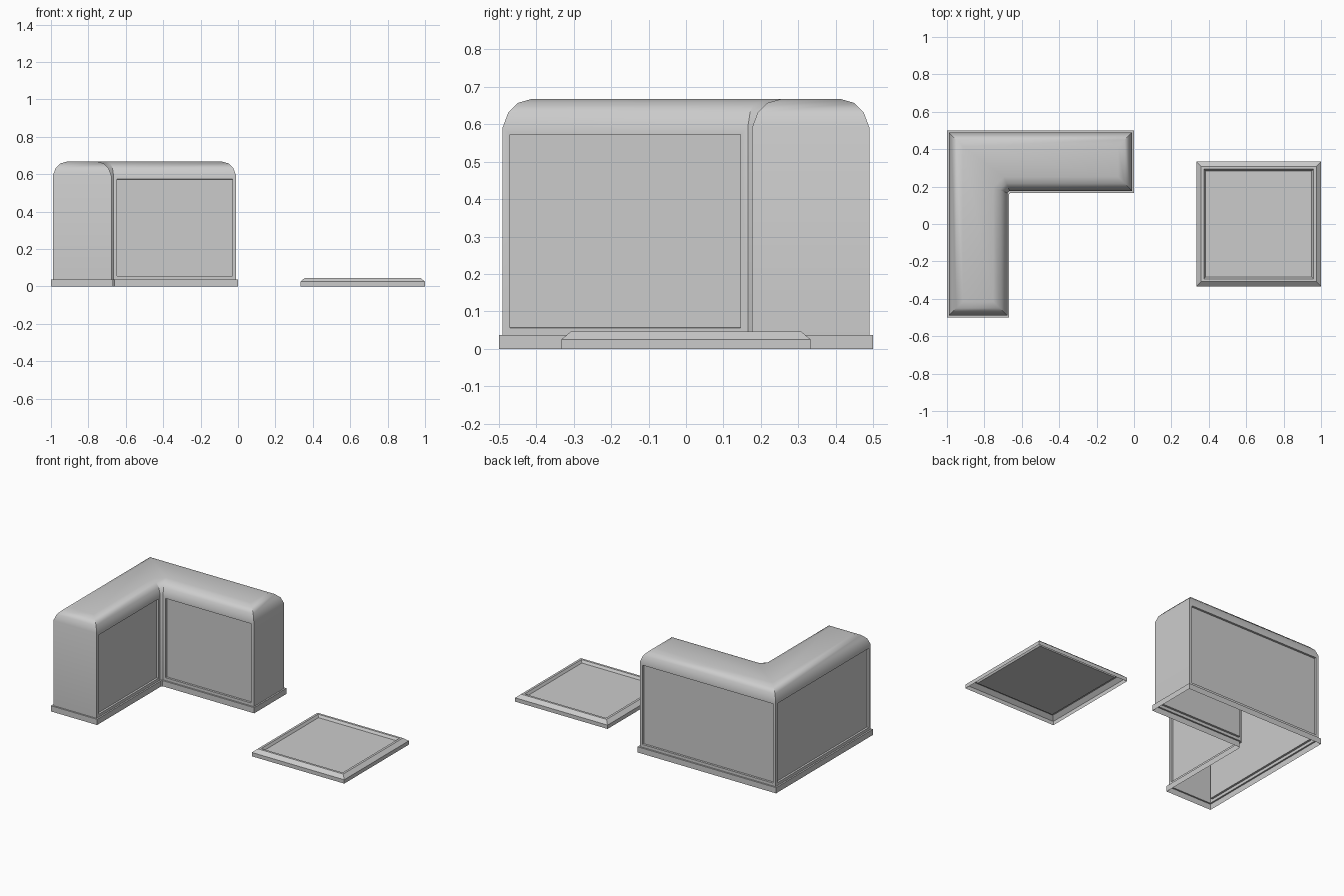
import bpy, bmesh, math
from mathutils import Vector

if "Cube" in bpy.data.objects:
    bpy.data.objects.remove(bpy.data.objects["Cube"])


def offset(outline, d):
    """Mitred inward offset of a counter-clockwise outline."""
    result = []
    n = len(outline)
    for i in range(n):
        a, b, c = (Vector(outline[(i + k) % n]) for k in (-1, 0, 1))
        e1, e2 = (b - a).normalized(), (c - b).normalized()
        n1, n2 = Vector((-e1.y, e1.x)), Vector((-e2.y, e2.x))
        result.append(b + (n1 + n2) * d / (1 + n1.dot(n2)))
    return result


def shell(name, outline, profile, panel_row=None, panel_sides=()):
    """Rings of (inset, height) around an outline, open below, capped on top."""
    bm = bmesh.new()
    rings = [[bm.verts.new((p.x, p.y, z)) for p in offset(outline, d)]
             for d, z in profile]
    n = len(outline)
    panels = []
    for r in range(len(rings) - 1):
        lo, hi = rings[r], rings[r + 1]
        for i in range(n):
            j = (i + 1) % n
            f = bm.faces.new((lo[i], lo[j], hi[j], hi[i]))
            if r == panel_row and i in panel_sides:
                panels.append(f)
    bm.faces.new(rings[-1])
    bm.normal_update()
    # Recessed wall panels
    if panels:
        bmesh.ops.inset_individual(bm, faces=panels, thickness=0.027)
        bmesh.ops.inset_individual(bm, faces=panels, thickness=0.0005, depth=-0.013)
    mesh = bpy.data.meshes.new(name)
    bm.to_mesh(mesh)
    bm.free()
    ob = bpy.data.objects.new(name, mesh)
    bpy.context.collection.objects.link(ob)
    bpy.ops.object.select_all(action='DESELECT')
    bpy.context.view_layer.objects.active = ob
    ob.select_set(True)
    bpy.ops.object.shade_smooth_by_angle(angle=math.radians(31))
    return ob


# L-shaped wall with plinth, rounded top and a small chamfer in the inner corner
corner = [(-1, -0.5), (-0.667, -0.5), (-0.667, 0.161), (-0.661, 0.167),
          (0, 0.167), (0, 0.5), (-1, 0.5)]
shell("corner_wall", corner,
      [(0, 0), (0, 0.037), (0.01, 0.037), (0.01, 0.592), (0.025, 0.632),
       (0.05, 0.657), (0.085, 0.667)],
      panel_row=2, panel_sides=(1, 3, 5, 6))

# Floor tile with bevelled rim and sunken centre
tile = [(0.333, -0.333), (1, -0.333), (1, 0.333), (0.333, 0.333)]
shell("floor_tile", tile,
      [(0, 0), (0, 0.025), (0.025, 0.046), (0.04, 0.046), (0.05, 0.03)])
